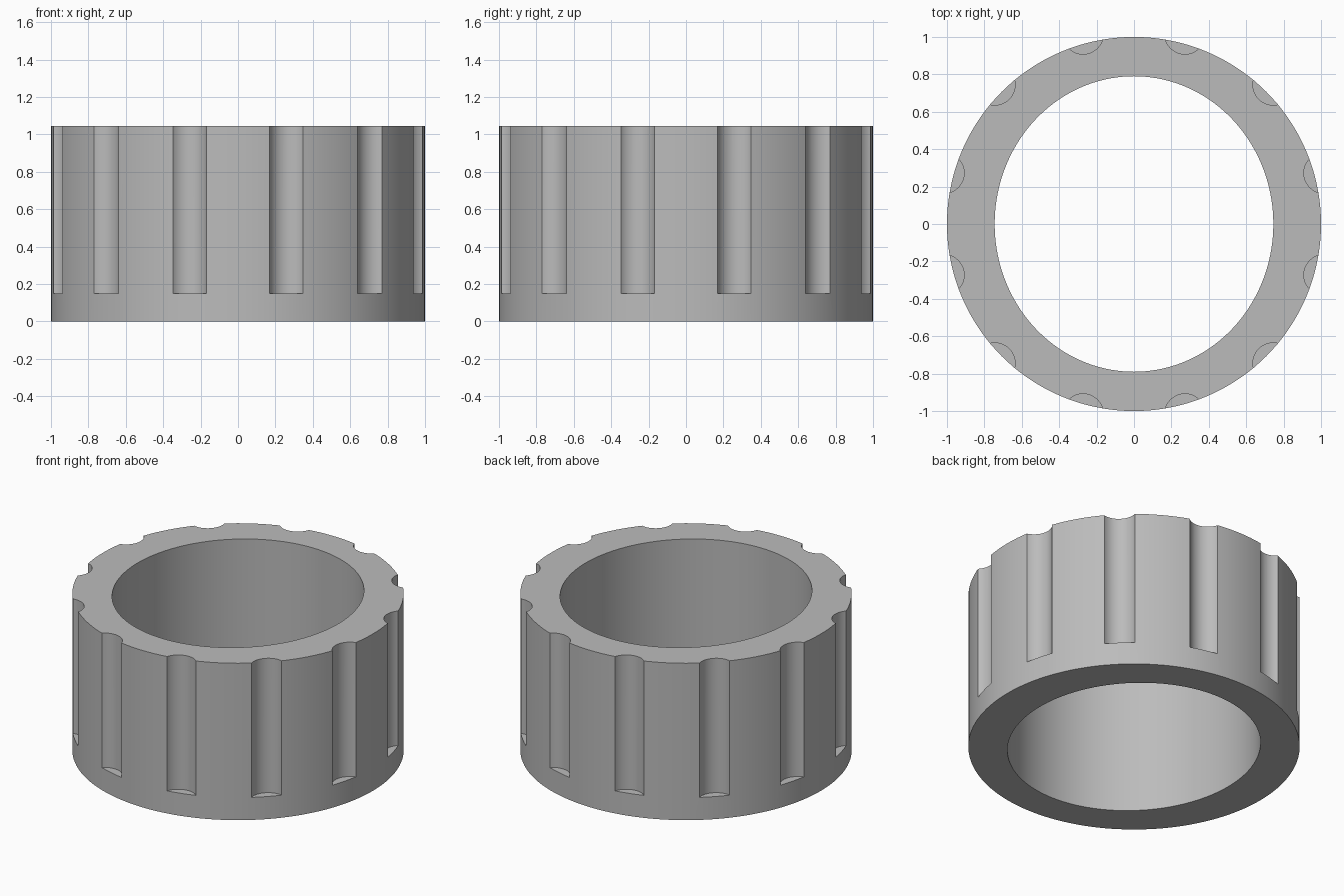
import bpy, bmesh
from math import sin, cos, pi, radians
from mathutils import Matrix, Vector

cube = bpy.data.objects.get("Cube")
if cube:
    bpy.data.objects.remove(cube, do_unlink=True)

HEIGHT, FLOOR = 1.045, 0.15
HOLE_X, HOLE_Y = 0.745, 0.79
GROOVES, GROOVE_R, GROOVE_DIST = 12, 0.109, 1.053
SEGMENTS = 144

grey = bpy.data.materials.new("plain grey")
grey.use_nodes = True
colour = (0.5, 0.5, 0.5, 1)
grey.diffuse_color = colour
grey.node_tree.nodes["Principled BSDF"].inputs["Base Color"].default_value = colour


def add_object(name, bm):
    bmesh.ops.recalc_face_normals(bm, faces=bm.faces)
    mesh = bpy.data.meshes.new(name)
    bm.to_mesh(mesh)
    bm.free()
    mesh.materials.append(grey)
    obj = bpy.data.objects.new(name, mesh)
    bpy.context.collection.objects.link(obj)
    return obj


# Round band with a slightly oval bore
bm = bmesh.new()
section = [(1, 1, 0), (1, 1, HEIGHT), (HOLE_X, HOLE_Y, HEIGHT), (HOLE_X, HOLE_Y, 0)]
loops = []
for rx, ry, z in section:
    loops.append([bm.verts.new((rx * cos(2 * pi * i / SEGMENTS),
                                ry * sin(2 * pi * i / SEGMENTS), z))
                  for i in range(SEGMENTS)])
for k, low in enumerate(loops):
    high = loops[(k + 1) % len(loops)]
    for i in range(SEGMENTS):
        j = (i + 1) % SEGMENTS
        bm.faces.new((low[i], low[j], high[j], high[i]))
ring = add_object("grooved_ring", bm)

# Rods that cut the grip grooves, open at the top
bm = bmesh.new()
for k in range(GROOVES):
    angle = radians(15) + 2 * pi * k / GROOVES
    centre = Vector((GROOVE_DIST * cos(angle), GROOVE_DIST * sin(angle), FLOOR + 0.5))
    bmesh.ops.create_cone(bm, cap_ends=True, segments=48, radius1=GROOVE_R,
                          radius2=GROOVE_R, depth=1,
                          matrix=Matrix.Translation(centre) @ Matrix.Rotation(angle, 4, "Z"))
cutter = add_object("groove_cutter", bm)

# Cut the grooves, then remove the cutter
cut = ring.modifiers.new("grooves", "BOOLEAN")
cut.operation = "DIFFERENCE"
cut.solver = "EXACT"
cut.object = cutter
bpy.ops.object.select_all(action="DESELECT")
ring.select_set(True)
bpy.context.view_layer.objects.active = ring
bpy.ops.object.modifier_apply(modifier=cut.name)
bpy.data.objects.remove(cutter, do_unlink=True)

bpy.ops.object.shade_smooth_by_angle(angle=radians(25))
